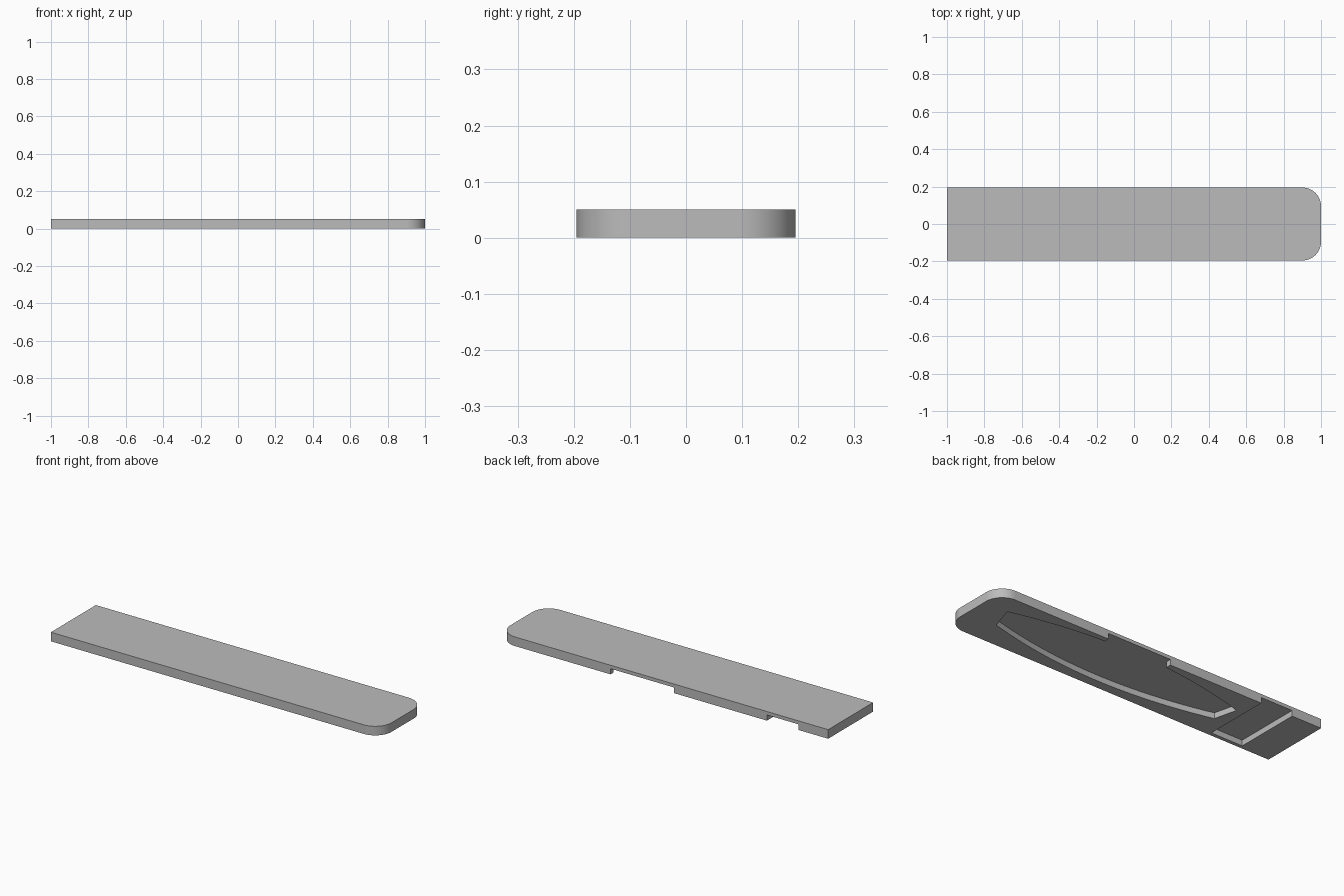
import bpy, bmesh, math

if "Cube" in bpy.data.objects:
    bpy.data.objects.remove(bpy.data.objects["Cube"], do_unlink=True)

LENGTH, HALF_W, THICK, RADIUS, DEPTH = 1.0, 0.195, 0.05, 0.1, 0.031

grey = bpy.data.materials.new("plain_grey")
grey.use_nodes = True
grey.diffuse_color = (0.5, 0.5, 0.5, 1)
grey.node_tree.nodes["Principled BSDF"].inputs["Base Color"].default_value = (0.5, 0.5, 0.5, 1)


def prism(name, outline, z0, z1):
    """Extrude a flat outline from z0 to z1."""
    bm = bmesh.new()
    base = bm.faces.new([bm.verts.new((x, y, z0)) for x, y in outline])
    top = bmesh.ops.extrude_face_region(bm, geom=[base])["geom"]
    verts = [v for v in top if isinstance(v, bmesh.types.BMVert)]
    bmesh.ops.translate(bm, vec=(0, 0, z1 - z0), verts=verts)
    bmesh.ops.recalc_face_normals(bm, faces=bm.faces)
    mesh = bpy.data.meshes.new(name)
    bm.to_mesh(mesh)
    bm.free()
    obj = bpy.data.objects.new(name, mesh)
    bpy.context.collection.objects.link(obj)
    mesh.materials.append(grey)
    return obj


def arc(cx, cy, start, steps=16):
    """Quarter circle for a rounded corner."""
    return [(cx + RADIUS * math.cos(start + math.pi / 2 * i / steps),
             cy + RADIUS * math.sin(start + math.pi / 2 * i / steps))
            for i in range(steps + 1)]


def bow(x0, y0, x1, y1, rise, steps=24):
    """Shallow curve between two points, bulging by rise."""
    pts = []
    for i in range(steps + 1):
        t = i / steps
        pts.append((x0 + (x1 - x0) * t, y0 + (y1 - y0) * t + rise * 4 * t * (1 - t)))
    return pts


# Flat slab with one rounded end
c = LENGTH - RADIUS
slab_outline = ([(-LENGTH, -HALF_W)]
                + arc(c, RADIUS - HALF_W, -math.pi / 2)
                + arc(c, HALF_W - RADIUS, 0)
                + [(-LENGTH, HALF_W)])
slab = prism("slab", slab_outline, 0, THICK)

# Underside pocket: bowed on both long sides, with a mouth through the back edge
open_l, open_r = 0.322, -0.063
upper = bow(0.858, 0.084, -0.582, 0.066, 0.098)
lower = bow(-0.551, -0.061, 0.817, -0.047, -0.09)
mouth_y = HALF_W + 0.05
pocket_outline = ([p for p in upper if p[0] > open_l + 0.01]
                  + [(open_l, 0.167), (open_l, mouth_y), (open_r, mouth_y), (open_r, 0.164)]
                  + [p for p in upper if p[0] < open_r - 0.01]
                  + lower)
pocket = prism("pocket_cutter", pocket_outline, -0.05, DEPTH)

# Cross slot near the square end, open at the back edge
slot = prism("slot_cutter", [(-0.82, -0.175), (-0.628, -0.175),
                             (-0.628, mouth_y), (-0.82, mouth_y)], -0.05, DEPTH)

for cutter in (pocket, slot):
    cut = slab.modifiers.new(cutter.name, "BOOLEAN")
    cut.operation = "DIFFERENCE"
    cut.solver = "EXACT"
    cut.object = cutter
    bpy.context.view_layer.objects.active = slab
    bpy.ops.object.modifier_apply(modifier=cut.name)
    bpy.data.objects.remove(cutter, do_unlink=True)

# Smooth the rounded corners, keep the rims sharp
bpy.ops.object.select_all(action="DESELECT")
slab.select_set(True)
bpy.context.view_layer.objects.active = slab
bpy.ops.object.shade_smooth_by_angle(angle=math.radians(30))
